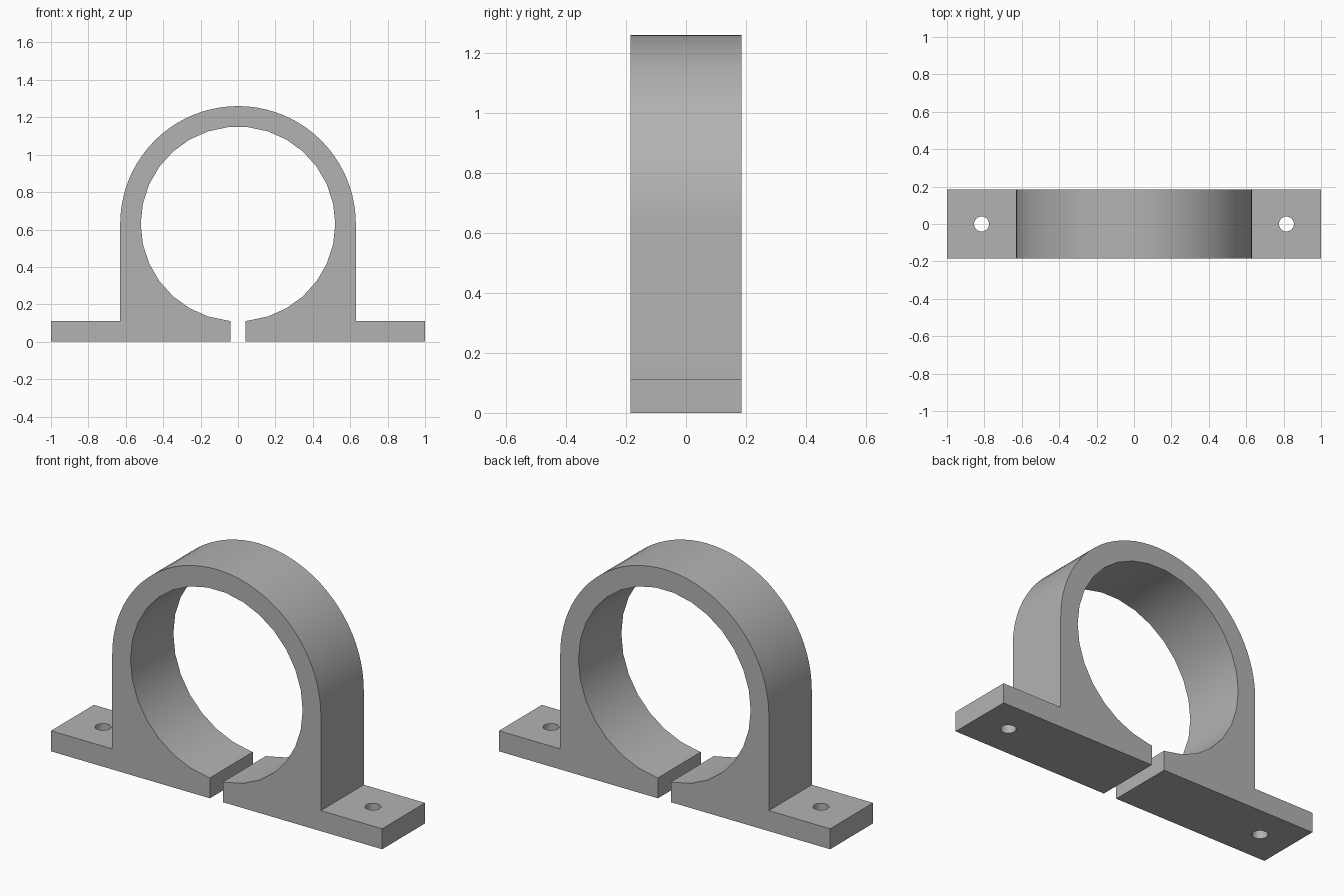
import bpy, bmesh
from math import sin, cos, pi, asin, radians

cube = bpy.data.objects.get("Cube")
if cube:
    bpy.data.objects.remove(cube)

DEPTH = 0.185       # half width along y
CENTRE_Z = 0.63
R_OUT, R_IN = 0.63, 0.52
GAP = 0.04          # half width of the split
FOOT = 0.112        # foot thickness
HOLE_X, HOLE_R = 0.815, 0.04

grey = bpy.data.materials.new("grey")
grey.use_nodes = True
colour = (0.45, 0.45, 0.45, 1)
grey.diffuse_color = colour
grey.node_tree.nodes["Principled BSDF"].inputs["Base Color"].default_value = colour


def arc(radius, start, end, steps):
    """Points on an arc about the bore centre, angles from +x."""
    return [(radius * cos(start + (end - start) * i / steps),
             CENTRE_Z + radius * sin(start + (end - start) * i / steps))
            for i in range(steps + 1)]


# Split bore, from the right lip round to the left lip
lip = asin(GAP / R_IN)
step = radians(12)
bore = [(R_IN * cos(k * step), CENTRE_Z + R_IN * sin(k * step)) for k in range(-7, 23)]
bore = [p for p in bore if not (abs(p[0]) <= GAP and p[1] < CENTRE_Z)]
lip_z = CENTRE_Z - R_IN * cos(lip)

# Closed clamp outline: feet, straight sides, arch, then the bore
outline = [(GAP, 0), (1, 0), (1, FOOT), (R_OUT, FOOT)]
outline += arc(R_OUT, 0, pi, 40)
outline += [(-R_OUT, FOOT), (-1, FOOT), (-1, 0), (-GAP, 0), (-GAP, lip_z)]
outline += bore[::-1]
outline += [(GAP, lip_z)]

bm = bmesh.new()
face = bm.faces.new([bm.verts.new((x, -DEPTH, z)) for x, z in outline])
new = bmesh.ops.extrude_face_region(bm, geom=[face])["geom"]
bmesh.ops.translate(bm, vec=(0, 2 * DEPTH, 0),
                    verts=[v for v in new if isinstance(v, bmesh.types.BMVert)])
bmesh.ops.recalc_face_normals(bm, faces=bm.faces)
mesh = bpy.data.meshes.new("pipe_clamp")
bm.to_mesh(mesh)
bm.free()
mesh.materials.append(grey)
clamp = bpy.data.objects.new("pipe_clamp", mesh)
bpy.context.collection.objects.link(clamp)

# Screw holes through both feet
for side, name in ((1, "left"), (-1, "right")):
    bpy.ops.mesh.primitive_cylinder_add(vertices=24, radius=HOLE_R, depth=0.5,
                                        location=(side * HOLE_X, 0, 0))
    cutter = bpy.context.object
    cutter.name = name + "_hole_cutter"
    cutter.data.materials.append(grey)
    cutter.hide_render = True
    cutter.hide_set(True)
    cut = clamp.modifiers.new(name + "_hole", "BOOLEAN")
    cut.operation = "DIFFERENCE"
    cut.solver = "EXACT"
    cut.object = cutter

# Apply the cuts, then smooth the curved walls
bpy.context.view_layer.update()
evaluated = clamp.evaluated_get(bpy.context.evaluated_depsgraph_get())
clamp.data = bpy.data.meshes.new_from_object(evaluated)
clamp.modifiers.clear()
for ob in [o for o in bpy.data.objects if o.name.endswith("_cutter")]:
    bpy.data.objects.remove(ob)
bpy.ops.object.select_all(action="DESELECT")
bpy.context.view_layer.objects.active = clamp
clamp.select_set(True)
bpy.ops.object.shade_smooth_by_angle(angle=radians(30))
